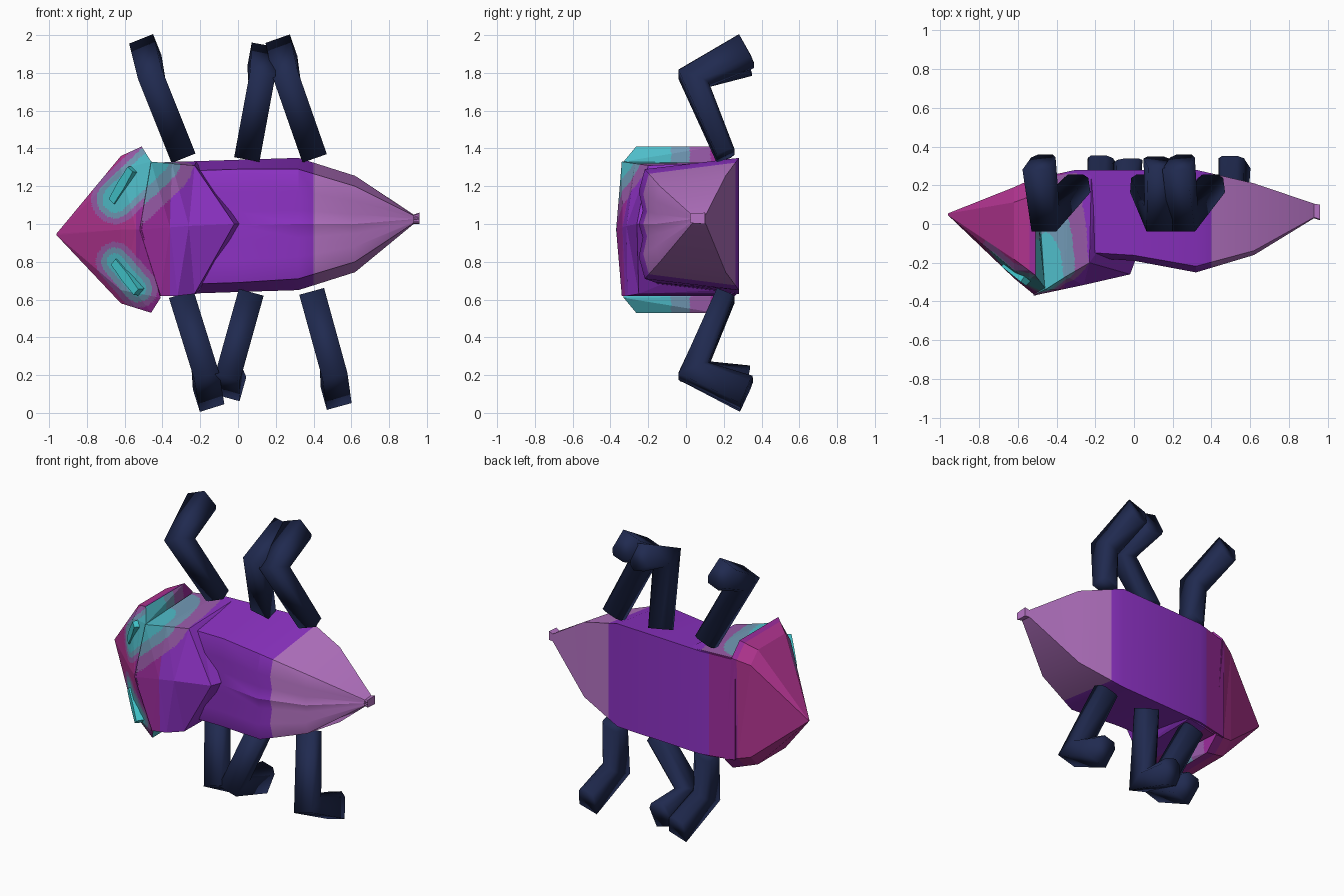
import bpy, bmesh
from mathutils import Vector

cube = bpy.data.objects.get("Cube")
if cube:
    bpy.data.objects.remove(cube)


def material(name, red, green, blue):
    linear = [((c / 255 + 0.055) / 1.055) ** 2.4 for c in (red, green, blue)] + [1]
    mat = bpy.data.materials.new(name)
    mat.use_nodes = True
    mat.diffuse_color = linear
    mat.node_tree.nodes["Principled BSDF"].inputs["Base Color"].default_value = linear
    return mat


navy = material("navy", 32, 42, 80)
lavender = material("lavender", 184, 117, 198)
purple = material("purple", 141, 50, 196)
plum = material("plum", 156, 44, 156)
magenta = material("magenta", 178, 52, 144)
teal = material("teal", 80, 190, 202)
dusty_teal = material("dusty teal", 114, 154, 182)
mauve = material("mauve", 154, 92, 170)
eye_teal = material("bright teal", 66, 198, 204)

skin = [magenta, plum, purple, lavender, teal, dusty_teal, mauve]
first_patch = skin.index(teal)
borders = [-0.54, -0.36, 0.4]      # lengthwise colour changes


def loft(name, rings, mats, cuts=(), fine=False):
    """Skin a closed body through a list of equal-length rings."""
    bm = bmesh.new()
    loops = [[bm.verts.new(p) for p in ring] for ring in rings]
    count = len(loops[0])
    for a, b in zip(loops, loops[1:]):
        for i in range(count):
            j = (i + 1) % count
            bm.faces.new((a[i], a[j], b[j], b[i]))
    bm.faces.new(loops[0])
    bm.faces.new(loops[-1])
    for x in cuts:
        everything = bm.verts[:] + bm.edges[:] + bm.faces[:]
        bmesh.ops.bisect_plane(bm, geom=everything, plane_co=(x, 0, 0), plane_no=(1, 0, 0))
    if fine:
        bmesh.ops.triangulate(bm, faces=bm.faces[:])
        for step in range(6):
            long_edges = [e for e in bm.edges if e.calc_length() > 0.02]
            bmesh.ops.subdivide_edges(bm, edges=long_edges, cuts=1)
            bmesh.ops.triangulate(bm, faces=bm.faces[:])
    bmesh.ops.recalc_face_normals(bm, faces=bm.faces[:])
    mesh = bpy.data.meshes.new(name)
    bm.to_mesh(mesh)
    bm.free()
    for mat in mats:
        mesh.materials.append(mat)
    obj = bpy.data.objects.new(name, mesh)
    bpy.context.collection.objects.link(obj)
    return obj


def paint_bands(obj):
    for face in obj.data.polygons:
        face.material_index = sum(face.center.x > x for x in borders)


def paint_step(face, value, limits):
    """Give a face the first patch colour whose limit is not exceeded."""
    for i, limit in enumerate(limits):
        if value < limit:
            face.material_index = first_patch + i
            return


def segment_distance(p, a, b):
    """Distance to a segment, softened along y so patches wrap the sides."""
    soft = Vector((1, 0.25, 1))
    p, a, b = p * soft, a * soft, b * soft
    t = max(0, min(1, (p - a).dot(b - a) / (b - a).length_squared))
    return (p - a - (b - a) * t).length


upper_patch = Vector((-0.65, -0.21, 1.13)), Vector((-0.43, -0.34, 1.34))
lower_patch = Vector((-0.65, -0.21, 0.8)), Vector((-0.53, -0.31, 0.66))


def smooth(obj, angle):
    bpy.ops.object.select_all(action="DESELECT")
    obj.select_set(True)
    bpy.context.view_layer.objects.active = obj
    bpy.ops.object.shade_smooth_by_angle(angle=angle)


# Abdomen: trapezoid section with shallow lengthwise ripples on the front
def abdomen_ring(x, front, back, centre, half_front, half_back):
    ripples = [(1, 0.03), (0.6, 0), (0.25, 0.02), (0, 0), (-0.25, 0.02), (-0.6, 0), (-1, 0.03)]
    depth = back - front
    ring = [(x, back, centre + half_back)]
    ring += [(x, front + dip * depth * 2, centre + side * half_front) for side, dip in ripples]
    ring += [(x, back, centre - half_back)]
    return ring


abdomen = loft("abdomen", [abdomen_ring(*s) for s in (
    (-0.53, -0.15, 0.23, 0.97, 0.29, 0.34),
    (-0.3, -0.17, 0.28, 0.98, 0.3, 0.35),
    (0, -0.19, 0.28, 0.99, 0.3, 0.35),
    (0.32, -0.25, 0.28, 1.0, 0.29, 0.35),
    (0.62, -0.16, 0.21, 1.0, 0.2, 0.255),
    (0.93, 0.03, 0.105, 1.025, 0.02, 0.025),
    (0.96, 0.02, 0.1, 1.03, 0.025, 0.03))], skin, borders)
paint_bands(abdomen)
smooth(abdomen, 0.5)


# Head: pointed snout flaring into two cheeks
def head_ring(x, back, corner, middle, top, bottom, lean=0):
    half, mid = (top - bottom) / 2, (top + bottom) / 2
    upper = [(x, back, mid + half * 0.8), (x, back - half * 0.2, top),
             (x, corner + half * 0.15, top), (x + lean, corner, top - half * 0.18)]
    lower = [(px + lean, py, 2 * mid - pz) for px, py, pz in reversed(upper)]
    return upper + [(x, middle, mid)] + lower


head = loft("head", [head_ring(*s) for s in (
    (-0.96, 0.055, 0.045, 0.045, 0.95, 0.94),
    (-0.62, 0.19, -0.24, -0.28, 1.36, 0.58),
    (-0.51, 0.24, -0.33, -0.37, 1.41, 0.53, 0.05))], skin, borders[:1], fine=True)
paint_bands(head)
for face in head.data.polygons:
    c, n = face.center, face.normal
    if n.x > 0.5:                      # rear step of the cheeks fades along y
        paint_step(face, c.y, (-0.08, 0.02, 0.13))
    elif n.y < -0.4:                   # front of the cheeks, around the eyes
        paint_step(face, segment_distance(c, *lower_patch), (0.045, 0.075, 0.105))
        paint_step(face, segment_distance(c, *upper_patch), (0.07, 0.1, 0.13))

# Thorax shield: raised plate ending in a rear point
shield = loft("thorax_shield", [
    [(-0.5, 0.23, 1.32), (-0.46, -0.34, 1.33), (-0.52, -0.37, 0.97),
     (-0.41, -0.34, 0.62), (-0.45, 0.23, 0.62)],
    [(-0.34, 0.26, 1.33), (-0.35, -0.27, 1.32), (-0.26, -0.315, 0.99),
     (-0.32, -0.31, 0.62), (-0.34, 0.26, 0.62)],
    [(-0.22, 0.27, 1.33), (-0.23, -0.2, 1.31), (-0.02, -0.26, 1.0),
     (-0.23, -0.25, 0.63), (-0.22, 0.27, 0.63)],
    [(-0.2, 0.2, 1.31), (-0.18, -0.13, 1.26), (0.01, -0.18, 1.0),
     (-0.19, -0.13, 0.68), (-0.2, 0.2, 0.65)]], skin, borders[1:2], fine=True)
paint_bands(shield)
for face in shield.data.polygons:
    if face.normal.y < 0.5:
        paint_step(face, segment_distance(face.center, *upper_patch), (0.07, 0.13, 0.2))


# Eyes: slim raised bars lying on the cheeks
def eye(name, start, end, width=0.033):
    start, end = Vector(start), Vector(end)
    along = (end - start).normalized()
    outward = Vector((-0.6, -0.8, 0))
    outward = (outward - along * outward.dot(along)).normalized()
    across = along.cross(outward) * width
    rings = []
    for t, size in ((0, 0.8), (0.5, 1), (1, 0.8)):
        p = start.lerp(end, t)
        rings.append([p + across * size * s + outward * h
                      for s, h in ((-1, -0.03), (1, -0.03), (0.8, 0.018), (-0.8, 0.018))])
    loft(name, rings, [eye_teal])


eye("upper_eye", (-0.66, -0.215, 1.12), (-0.56, -0.295, 1.29))
eye("lower_eye", (-0.65, -0.225, 0.8), (-0.53, -0.315, 0.64))


# Legs: two-part bent bars, mitred at the knee
def leg(name, base, knee, foot):
    a, b, c = (Vector((x, y, z)) for (x, z), y in zip((base, knee, foot), (0.21, 0.04, 0.32)))
    shin, toe = (b - a).normalized(), (c - b).normalized()
    side = Vector((shin.z, 0, -shin.x)).normalized()
    rings = []
    for point, tangent, thick in ((a, shin, 0.05), (b, shin + toe, 0.085), (c, toe, 0.085)):
        depth = tangent.cross(side).normalized() * thick
        width = side * 0.068
        rings.append([point + width * u + depth * v
                      for u, v in ((1, 0.6), (0.6, 1), (-0.6, 1), (-1, 0.6), (-1, -1), (1, -1))])
    smooth(loft(name, rings, [navy]), 3.1)


leg("upper_front_leg", (-0.295, 1.365), (-0.455, 1.765), (-0.485, 1.91))
leg("upper_middle_leg", (0.05, 1.36), (0.125, 1.765), (0.125, 1.87))
leg("upper_rear_leg", (0.4, 1.365), (0.26, 1.765), (0.235, 1.91))
leg("lower_front_leg", (-0.295, 0.61), (-0.175, 0.225), (-0.16, 0.1))
leg("lower_middle_leg", (0.065, 0.62), (-0.045, 0.225), (-0.035, 0.16))
leg("lower_rear_leg", (0.395, 0.625), (0.505, 0.225), (0.515, 0.11))
